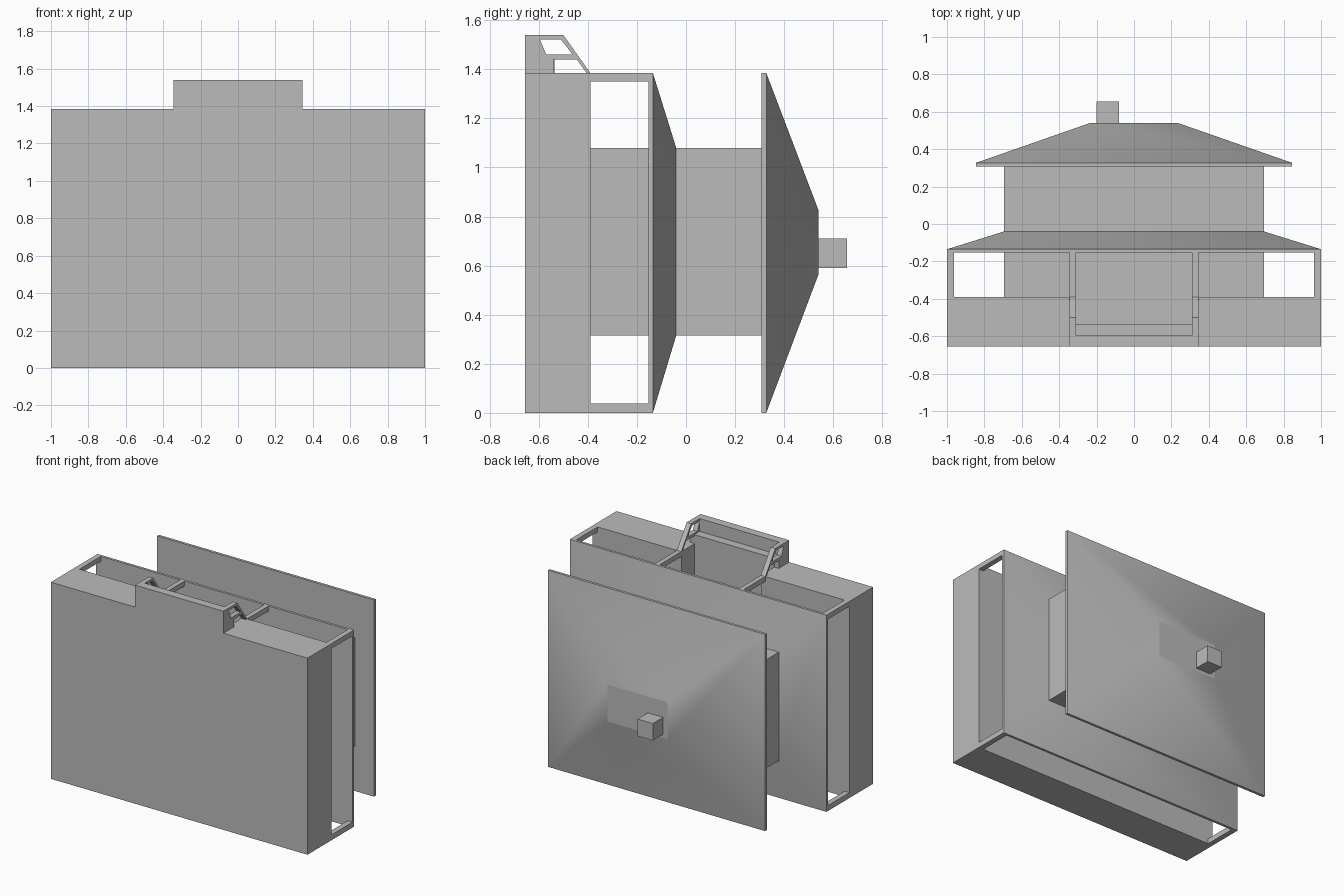
import bpy, bmesh, math

cube = bpy.data.objects.get("Cube")
if cube:
    bpy.data.objects.remove(cube, do_unlink=True)

grey = bpy.data.materials.new("plain_grey")
grey.use_nodes = True
grey.diffuse_color = (0.5, 0.5, 0.5, 1)
grey.node_tree.nodes["Principled BSDF"].inputs["Base Color"].default_value = (0.5, 0.5, 0.5, 1)


def select_only(ob):
    bpy.ops.object.select_all(action='DESELECT')
    ob.select_set(True)
    bpy.context.view_layer.objects.active = ob


def loft(name, rings, smooth=False):
    """Stack rectangles (y, half width, z low, z high) along y and close both ends."""
    bm = bmesh.new()
    loops = []
    for y, w, lo, hi in rings:
        loops.append([bm.verts.new((x, y, z))
                      for x, z in ((-w, lo), (w, lo), (w, hi), (-w, hi))])
    for a, b in zip(loops, loops[1:]):
        for i in range(4):
            j = (i + 1) % 4
            bm.faces.new((a[i], a[j], b[j], b[i]))
    bm.faces.new(loops[0])
    cap = bm.faces.new(loops[-1])
    bmesh.ops.recalc_face_normals(bm, faces=bm.faces)
    # the flat top keeps its own crisp outline
    if smooth:
        bmesh.ops.split_edges(bm, edges=cap.edges)
    mesh = bpy.data.meshes.new(name)
    bm.to_mesh(mesh)
    bm.free()
    mesh.materials.append(grey)
    ob = bpy.data.objects.new(name, mesh)
    bpy.context.collection.objects.link(ob)
    if smooth:
        select_only(ob)
        bpy.ops.object.shade_smooth_by_angle(angle=math.radians(30))
    return ob


def box(name, x0, x1, y0, y1, z0, z1):
    ob = loft(name, [(y0, abs(x1 - x0) / 2, z0, z1), (y1, abs(x1 - x0) / 2, z0, z1)])
    ob.location.x = (x0 + x1) / 2
    return ob


def profile(name, outlines, x0, x1):
    """Extrude filled (y, z) outlines along x; later outlines are holes."""
    curve = bpy.data.curves.new(name, 'CURVE')
    curve.dimensions = '2D'
    curve.fill_mode = 'BOTH'
    curve.extrude = abs(x1 - x0) / 2
    for pts in outlines:
        spline = curve.splines.new('POLY')
        spline.points.add(len(pts) - 1)
        for point, (y, z) in zip(spline.points, pts):
            point.co = (y, z, 0, 1)
        spline.use_cyclic_u = True
    curve.materials.append(grey)
    ob = bpy.data.objects.new(name, curve)
    bpy.context.collection.objects.link(ob)
    ob.rotation_euler = (math.pi / 2, 0, math.pi / 2)
    ob.location.x = (x0 + x1) / 2
    select_only(ob)
    bpy.ops.object.convert(target='MESH')
    bpy.ops.object.shade_flat()


FOOT, DECK, EAVE = -0.655, -0.39, -0.135
FRONT = 1.385
IN, OUT = 0.31, 0.345

# foundation: middle part with the recessed entry and two steps
profile("entry_steps", [[(FOOT, 0), (DECK, 0), (DECK, 1.08), (-0.535, 1.08),
                         (-0.535, 1.45), (-0.595, 1.45), (-0.595, 1.54), (FOOT, 1.54)]], -IN, IN)

# mirrored parts: foundation sides, stair cheeks and porch posts
cheek = [(FOOT, FRONT), (FOOT, 1.54), (-0.5, 1.54), (DECK, FRONT), (-0.405, FRONT),
         (-0.445, 1.44), (-0.54, 1.44), (-0.54, FRONT)]
cheek_hole = [(-0.595, 1.522), (-0.51, 1.522), (-0.462, 1.46), (-0.57, 1.46)]
for s, side in ((-1, "right"), (1, "left")):
    box(f"foundation_{side}", s * IN, s, FOOT, DECK, 0, FRONT)
    profile(f"stair_cheek_{side}", [cheek, cheek_hole], s * IN, s * OUT)
    box(f"entry_post_{side}", s * IN, s * OUT, DECK, -0.15, 1.35, FRONT)
    box(f"front_corner_post_{side}", s * 0.962, s, DECK, -0.15, 1.35, FRONT)
    box(f"back_corner_post_{side}", s * 0.962, s, DECK, -0.15, 0, 0.038)

# house body
box("house_walls", -0.695, 0.695, DECK, 0.31, 0.315, 1.08)

# porch roof with its eave edge
loft("porch_roof", [(-0.153, 1, 0, FRONT), (EAVE, 1, 0, FRONT),
                    (-0.04, 0.695, 0.315, 1.08)], smooth=True)

# main roof with its eave edge and flat top
loft("main_roof", [(0.308, 0.845, 0, FRONT), (0.327, 0.845, 0, FRONT),
                   (0.54, 0.235, 0.565, 0.825)], smooth=True)

# chimney
box("chimney", -0.2, -0.08, 0.535, 0.655, 0.59, 0.71)
